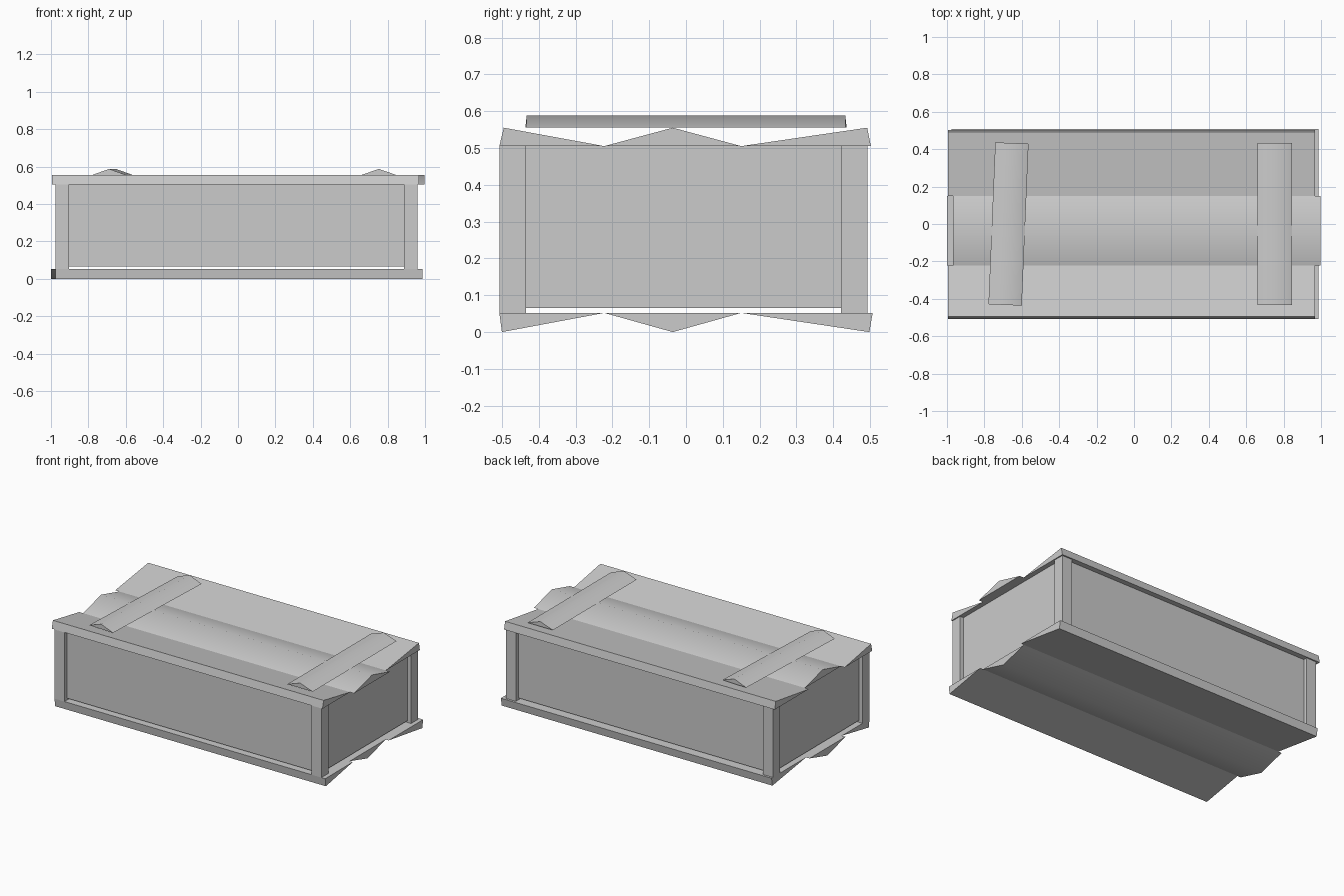
import bpy
import math
from mathutils import Matrix, Vector

cube = bpy.data.objects.get("Cube")
if cube:
    bpy.data.objects.remove(cube, do_unlink=True)

grey = bpy.data.materials.new("plain_grey")
grey.use_nodes = True
GREY = (0.6, 0.6, 0.6, 1)
grey.diffuse_color = GREY
grey.node_tree.nodes["Principled BSDF"].inputs["Base Color"].default_value = GREY


def prism(name, profile, start, end):
    """Extrude a (y, z) profile, listed anticlockwise, along x."""
    n = len(profile)
    verts = [(x, y, z) for x in (start, end) for y, z in profile]
    faces = [tuple(reversed(range(n))), tuple(range(n, 2 * n))]
    faces += [(i, (i + 1) % n, (i + 1) % n + n, i + n) for i in range(n)]
    mesh = bpy.data.meshes.new(name)
    mesh.from_pydata(verts, [], faces)
    mesh.materials.append(grey)
    obj = bpy.data.objects.new(name, mesh)
    bpy.context.collection.objects.link(obj)
    return obj


def box(name, x0, x1, y0, y1, z0, z1):
    return prism(name, [(y0, z0), (y1, z0), (y1, z1), (y0, z1)], x0, x1)


def smooth(obj):
    bpy.ops.object.select_all(action='DESELECT')
    obj.select_set(True)
    bpy.context.view_layer.objects.active = obj
    bpy.ops.object.shade_smooth_by_angle(angle=math.radians(45))


LEFT, RIGHT, FRONT, BACK = 0.96, -0.975, -0.507, 0.493
POST, INSET, THICK = 0.072, 0.025, 0.02
FLOOR, PANEL, CEILING = 0.052, 0.065, 0.505

# Lid: two wedge boards with a ridged board between them
LID = 0.555
prism("lid_front_board", [(FRONT, CEILING), (-0.222, CEILING), (-0.495, LID)], -0.995, 0.967)
prism("lid_back_board", [(0.15, CEILING), (0.502, CEILING), (0.492, LID)], -0.995, 0.967)
smooth(prism("lid_middle_board", [(-0.222, CEILING), (0.15, CEILING), (-0.036, LID)], -0.967, 0.997))

# Base: the same boards turned downward
prism("base_front_board", [(FRONT, FLOOR), (-0.5, 0), (-0.222, FLOOR)], -0.975, 0.987)
prism("base_back_board", [(0.15, FLOOR), (0.498, 0), (0.507, FLOOR)], -0.975, 0.987)
smooth(prism("base_middle_board", [(-0.222, FLOOR), (-0.036, 0), (0.15, FLOOR)], -1, 0.965))

# Corner posts
for side, x in (("left", LEFT - POST), ("right", RIGHT)):
    for end, y in (("front", FRONT), ("back", BACK - POST)):
        box(f"{end}_{side}_post", x, x + POST, y, y + POST, FLOOR, CEILING)

# Recessed wall panels between the posts
for name, y in (("front_panel", FRONT + INSET), ("back_panel", BACK - INSET - THICK)):
    box(name, RIGHT + POST, LEFT - POST, y, y + THICK, PANEL, CEILING)
for name, x in (("left_panel", LEFT - INSET - THICK), ("right_panel", RIGHT + INSET)):
    box(name, x, x + THICK, FRONT + POST, BACK - POST, PANEL, CEILING)

# Ridged straps across the lid, one slightly askew
for name, x, half, turn in (("left_strap", 0.753, 0.092, 0), ("right_strap", -0.671, 0.089, -2.4)):
    strap = prism(name, [(-half, 0.556), (half, 0.556), (0, 0.588)], -0.433, 0.433)
    place = Matrix.Translation(Vector((x, 0, 0))) @ Matrix.Rotation(math.radians(90 + turn), 4, 'Z')
    strap.data.transform(place)
    smooth(strap)
